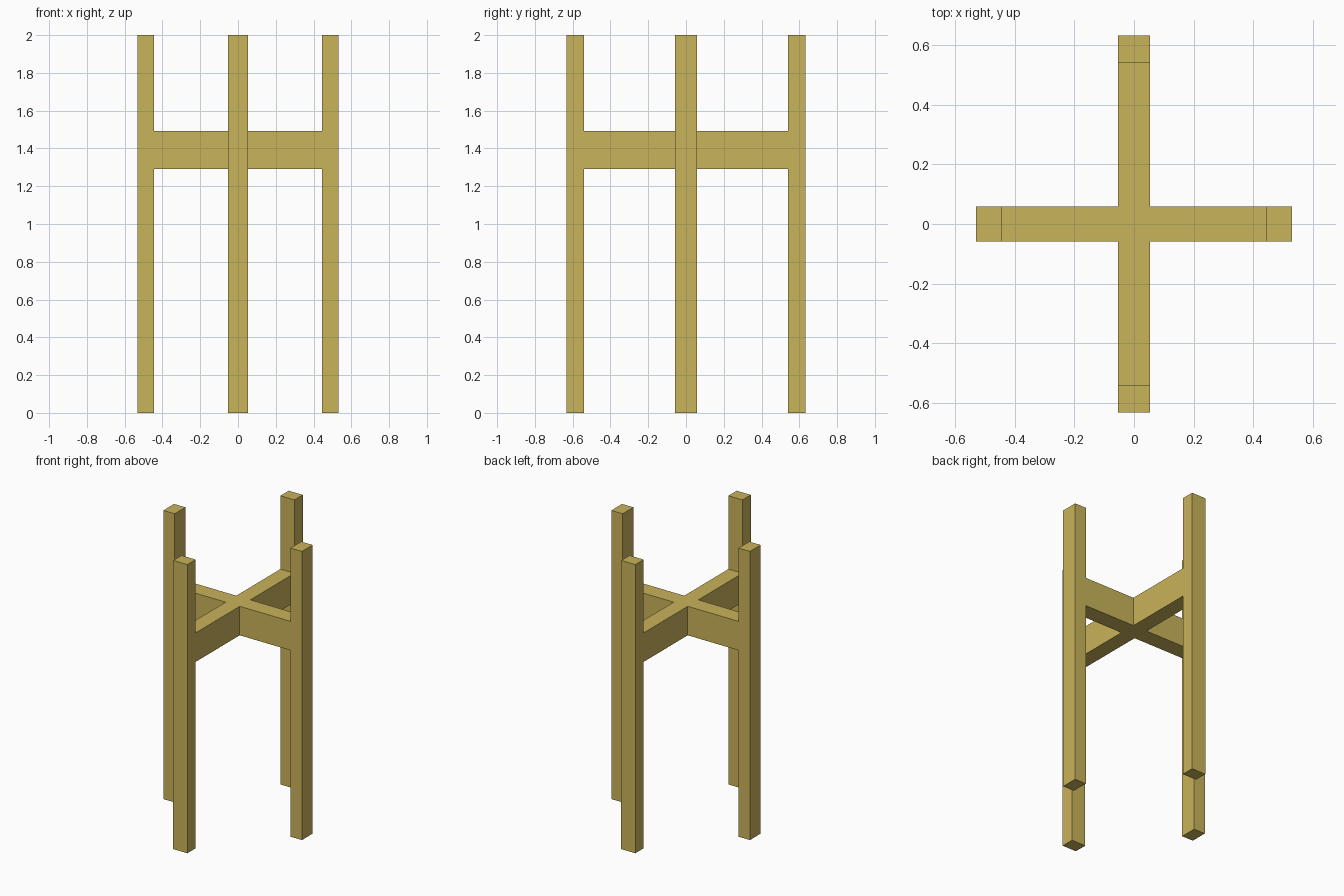
import bpy, bmesh

if "Cube" in bpy.data.objects:
    bpy.data.objects.remove(bpy.data.objects["Cube"])

wood = bpy.data.materials.new("light_wood")
wood.diffuse_color = (0.584, 0.451, 0.102, 1)
wood.use_nodes = True
wood.node_tree.nodes["Principled BSDF"].inputs["Base Color"].default_value = wood.diffuse_color

OUT_X, IN_X = 0.531, 0.444   # outer / inner faces of the side legs
OUT_Y, IN_Y = 0.632, 0.541   # outer / inner faces of the front and back legs
HX, HY = 0.054, 0.0585       # half widths of the bars
Z0, Z1 = 1.291, 1.492        # cross brace heights


def extrude_profile(name, pts, z0, z1):
    """Extrude a counter-clockwise xy outline from z0 to z1."""
    bm = bmesh.new()
    face = bm.faces.new([bm.verts.new((x, y, z0)) for x, y in pts])
    new = bmesh.ops.extrude_face_region(bm, geom=[face], use_keep_orig=True)["geom"]
    bmesh.ops.translate(bm, vec=(0, 0, z1 - z0),
                        verts=[v for v in new if isinstance(v, bmesh.types.BMVert)])
    bmesh.ops.recalc_face_normals(bm, faces=bm.faces)
    mesh = bpy.data.meshes.new(name)
    bm.to_mesh(mesh)
    bm.free()
    mesh.materials.append(wood)
    ob = bpy.data.objects.new(name, mesh)
    bpy.context.collection.objects.link(ob)
    return ob


def rect(x0, x1, y0, y1):
    return [(x0, y0), (x1, y0), (x1, y1), (x0, y1)]


# Four upright legs
extrude_profile("left_leg", rect(-OUT_X, -IN_X, -HY, HY), 0, 2)
extrude_profile("right_leg", rect(IN_X, OUT_X, -HY, HY), 0, 2)
extrude_profile("front_leg", rect(-HX, HX, -OUT_Y, -IN_Y), 0, 2)
extrude_profile("back_leg", rect(-HX, HX, IN_Y, OUT_Y), 0, 2)

# Plus-shaped brace joining the legs
cross = [(HX, -IN_Y), (HX, -HY), (IN_X, -HY), (IN_X, HY), (HX, HY), (HX, IN_Y),
         (-HX, IN_Y), (-HX, HY), (-IN_X, HY), (-IN_X, -HY), (-HX, -HY), (-HX, -IN_Y)]
extrude_profile("cross_brace", cross, Z0, Z1)
